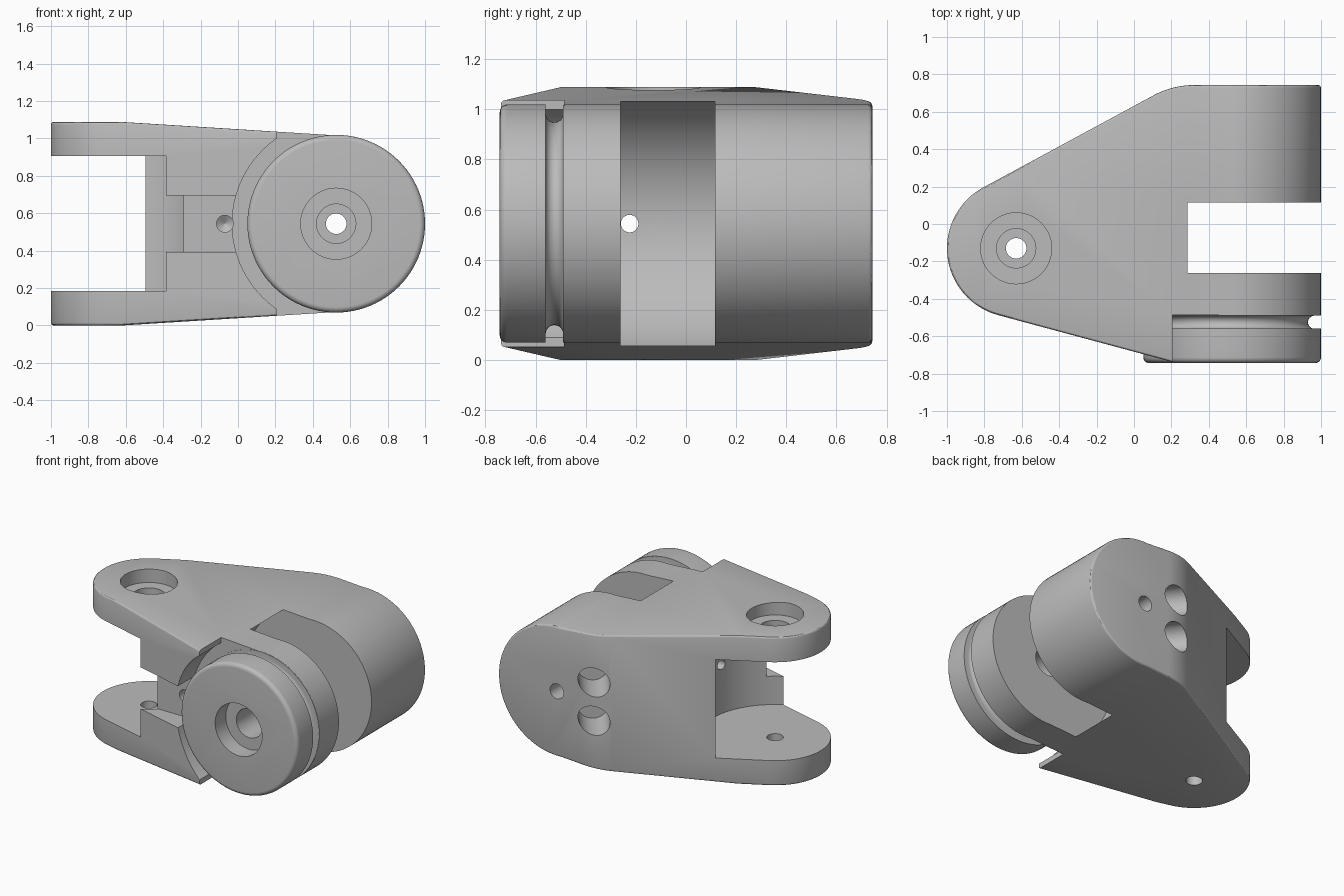
import bpy, bmesh
from math import cos, sin, radians
from mathutils import Vector

if "Cube" in bpy.data.objects:
    bpy.data.objects.remove(bpy.data.objects["Cube"])

grey = bpy.data.materials.new("plain grey")
grey.use_nodes = True
COLOUR = (0.5, 0.5, 0.5, 1)
grey.diffuse_color = COLOUR
grey.node_tree.nodes["Principled BSDF"].inputs["Base Color"].default_value = COLOUR

X, Y, Z = Vector((1, 0, 0)), Vector((0, 1, 0)), Vector((0, 0, 1))
HEIGHT, HALF_Y = 1.088, 0.743
MID = HEIGHT / 2
AXLE = Vector((0.525, 0, MID))       # horizontal joint axis, along y
PIN = Vector((-0.63, -0.13, 0))      # vertical joint axis, along z


def finish(bm, name):
    bmesh.ops.recalc_face_normals(bm, faces=bm.faces)
    mesh = bpy.data.meshes.new(name)
    bm.to_mesh(mesh)
    bm.free()
    mesh.materials.append(grey)
    ob = bpy.data.objects.new(name, mesh)
    bpy.context.collection.objects.link(ob)
    return ob


def prism(name, outline, lo, hi, axis):
    """Extrude an outline of (x, z) along y or of (x, y) along z."""
    bm = bmesh.new()
    place = (lambda a, b, t: (a, t, b)) if axis == Y else (lambda a, b, t: (a, b, t))
    face = bm.faces.new([bm.verts.new(place(a, b, lo)) for a, b in outline])
    ext = bmesh.ops.extrude_face_region(bm, geom=[face])
    moved = [g for g in ext["geom"] if isinstance(g, bmesh.types.BMVert)]
    bmesh.ops.translate(bm, verts=moved, vec=axis * (hi - lo))
    return finish(bm, name)


def box(name, x, y, z):
    return prism(name, [(x[0], y[0]), (x[1], y[0]), (x[1], y[1]), (x[0], y[1])], *z, Z)


def lathe(name, profile, origin, axis, sides=96):
    """Turn a profile of (radius, distance along axis) into a capped solid."""
    turn = Z.rotation_difference(axis).to_matrix()
    bm = bmesh.new()
    rings = []
    for r, h in profile:
        angles = [radians(360 * i / sides) for i in range(sides)]
        rings.append([bm.verts.new(origin + turn @ Vector((r * cos(a), r * sin(a), h)))
                      for a in angles])
    for low, high in zip(rings, rings[1:]):
        for i in range(sides):
            j = (i + 1) % sides
            bm.faces.new((low[i], low[j], high[j], high[i]))
    bm.faces.new(rings[0])
    bm.faces.new(rings[-1])
    return finish(bm, name)


def rod(name, r, lo, hi, origin, axis, sides=96):
    return lathe(name, [(r, lo), (r, hi)], origin, axis, sides)


def arc(cx, cy, r, start, end, steps):
    angles = [radians(start + (end - start) * i / steps) for i in range(steps + 1)]
    return [(cx + r * cos(a), cy + r * sin(a)) for a in angles]


def apply(ob, mod):
    bpy.context.view_layer.objects.active = ob
    bpy.ops.object.modifier_apply(modifier=mod.name)


def combine(ob, tool, operation="DIFFERENCE"):
    mod = ob.modifiers.new("combine", "BOOLEAN")
    mod.operation, mod.solver, mod.object = operation, "EXACT", tool
    apply(ob, mod)
    bpy.data.objects.remove(tool)


# Body: plan outline crossed with the tapered side outline
plan = (arc(PIN.x, PIN.y, 0.37, 118.5, 255.1, 36)
        + [(0.224, -HALF_Y), (1.2, -HALF_Y), (1.2, HALF_Y)]
        + arc(0.323, HALF_Y - 0.46, 0.46, 90, 118.5, 10))
body = prism("joint_body", plan, -0.1, HEIGHT + 0.1, Z)
side = ([(-1.1, HEIGHT), (-1.1, 0), (-0.62, 0)]
        + arc(AXLE.x, AXLE.z, 0.475, -93.5, 93.5, 50) + [(-0.62, HEIGHT)])
combine(body, prism("side_outline", side, -1, 1, Y), "INTERSECT")

# Softened outer edges
bevel = body.modifiers.new("soft_edges", "BEVEL")
bevel.width, bevel.segments = 0.015, 3
bevel.limit_method, bevel.angle_limit = "ANGLE", radians(40)
apply(body, bevel)

# Clearance round the drum, and the slot between the two arms
combine(body, rod("drum_clearance", 0.556, -0.9, -0.487, AXLE, Y))
combine(body, box("drum_gap", (0.205, 1.2), (-0.9, -0.487), (-0.2, 1.3)))
combine(body, rod("arm_slot", 0.543, -0.262, 0.115, AXLE, Y))

# Fork opening and the shallow channel on the front
combine(body, rod("fork_opening", 0.512, 0.185, HEIGHT - 0.183, PIN, Z))
combine(body, box("front_channel", (-0.5, 0.1), (-0.9, -0.513), (MID - 0.152, MID + 0.152)))

# Grooved drum
rim = arc(-HALF_Y + 0.03, 0.445, 0.03, 180, 90, 6)
groove = [(-0.56, 0.475), (-0.56, 0.44)] + arc(-0.525, 0.44, 0.035, 180, 360, 12)[1:]
drum_profile = [(r, h) for h, r in rim + groove + [(-0.49, 0.474), (-0.45, 0.474)]]
combine(body, lathe("cable_drum", drum_profile, AXLE, Y), "UNION")

# Stepped bores: head recess, shank hole, screw hole
combine(body, lathe("axle_bore", [(0.19, -0.9), (0.19, -0.62), (0.105, -0.62), (0.105, 0),
                                  (0.055, 0), (0.055, 0.9)], AXLE, Y, 48))
combine(body, lathe("pin_bore", [(0.055, -0.1), (0.055, 0.5), (0.105, 0.5), (0.105, 0.99),
                                 (0.19, 0.99), (0.19, 1.2)], PIN, Z, 48))

# Cable holes
combine(body, rod("cable_hole", 0.035, -0.3, 0.2, Vector((0, -0.225, MID)), X, 32))
combine(body, lathe("channel_hole", [(0.045, -0.6), (0.045, -0.43), (0.002, -0.4)],
                    Vector((-0.07, 0, MID)), Y, 32))
for sign in (-1, 1):
    mouth = Vector((0.24, 0.72, MID + sign * 0.14))
    combine(body, rod("back_hole", 0.105, -0.25, 0.4, mouth, Vector((-0.6, 0.8, 0)), 48))

body.select_set(True)
bpy.context.view_layer.objects.active = body
bpy.ops.object.shade_smooth_by_angle(angle=radians(30))
